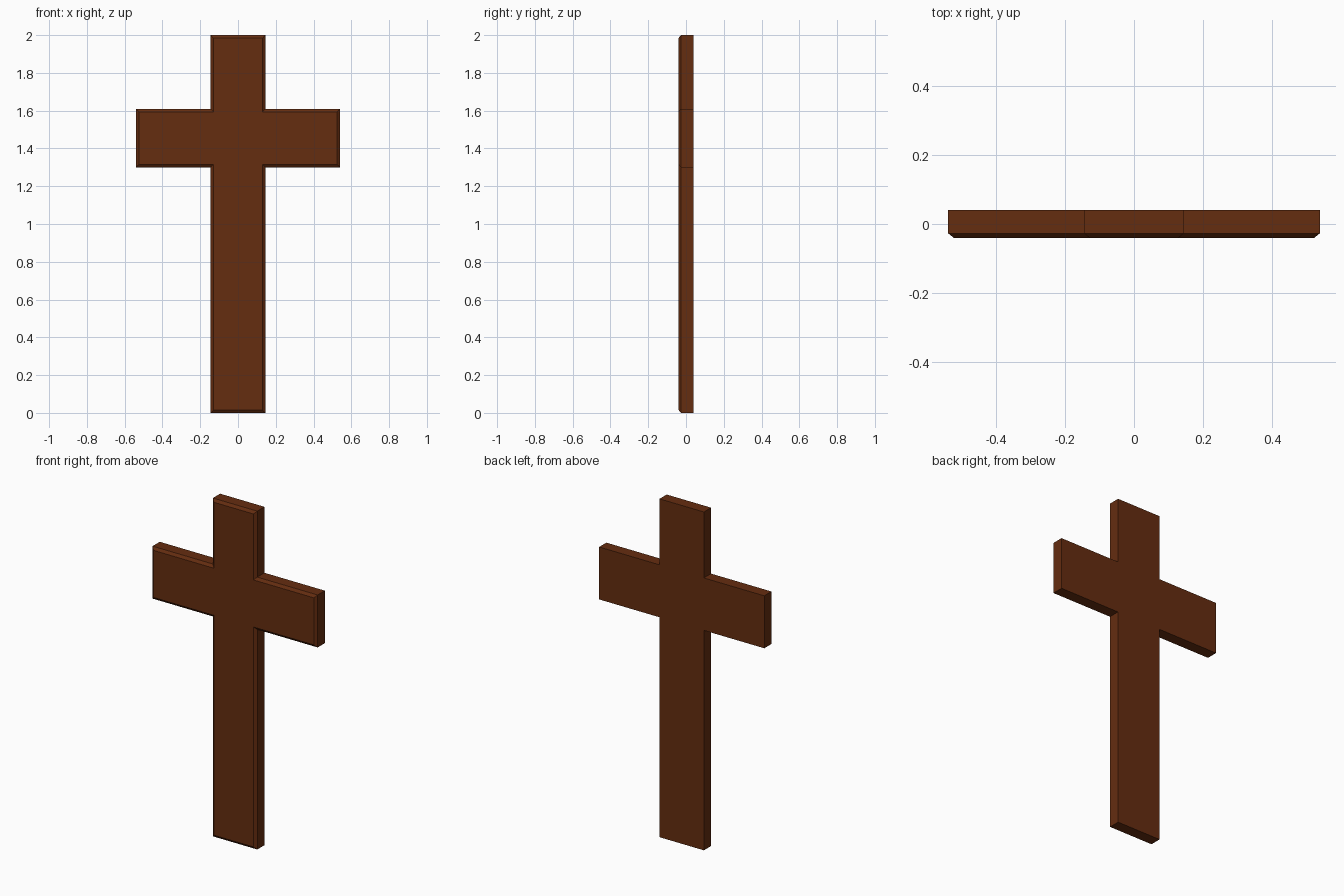
import bpy
import bmesh

if "Cube" in bpy.data.objects:
    bpy.data.objects.remove(bpy.data.objects["Cube"])

HALF_W, ARM, ARM_LOW, ARM_TOP, TOP = 0.145, 0.54, 1.30, 1.61, 2.0
BACK, EDGE, FRONT, INSET = 0.04, -0.027, -0.04, 0.016


def outline(d):
    """Cross outline in x/z, shrunk inwards by d."""
    w, a = HALF_W - d, ARM - d
    right = [(w, d), (w, ARM_LOW + d), (a, ARM_LOW + d),
             (a, ARM_TOP - d), (w, ARM_TOP - d), (w, TOP - d)]
    return right + [(-x, z) for x, z in reversed(right)]


wood = bpy.data.materials.new("dark brown wood")
wood.diffuse_color = (0.130, 0.026, 0.005, 1.0)
wood.use_nodes = True
wood.node_tree.nodes["Principled BSDF"].inputs["Base Color"].default_value = wood.diffuse_color

# Cross: back outline, straight sides, chamfered front rim
bm = bmesh.new()
rings = [[bm.verts.new((x, y, z)) for x, z in outline(d)]
         for y, d in ((BACK, 0), (EDGE, 0), (FRONT, INSET))]
for a, b in zip(rings, rings[1:]):
    for i in range(len(a)):
        j = (i + 1) % len(a)
        bm.faces.new((a[i], a[j], b[j], b[i]))

# Flat front and back faces
bm.faces.new(rings[0])
bm.faces.new(rings[-1])
bmesh.ops.recalc_face_normals(bm, faces=bm.faces[:])

mesh = bpy.data.meshes.new("wooden_cross")
bm.to_mesh(mesh)
bm.free()
mesh.materials.append(wood)
cross = bpy.data.objects.new("wooden_cross", mesh)
bpy.context.collection.objects.link(cross)
